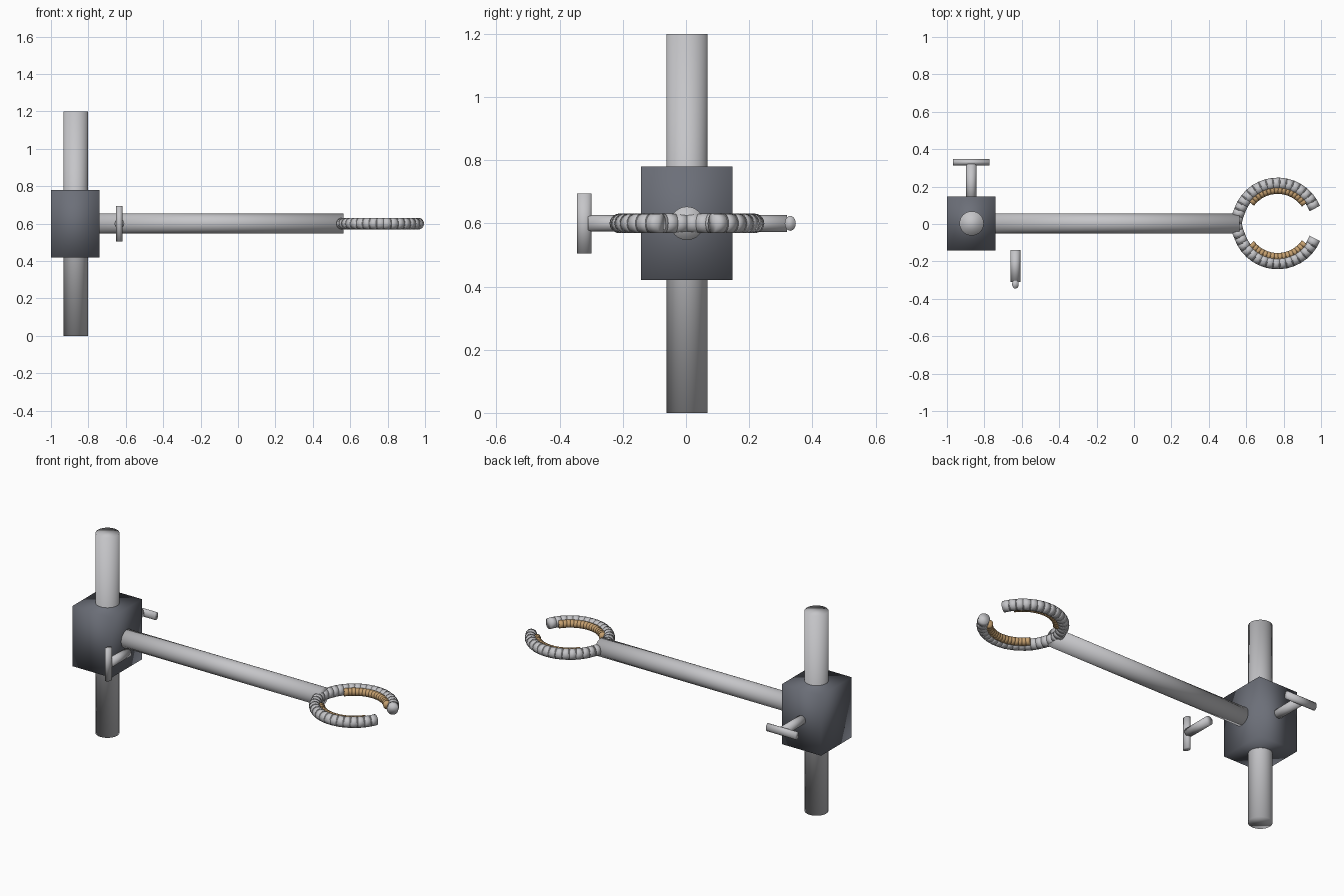
import bpy, math
from mathutils import Vector

if "Cube" in bpy.data.objects:
    bpy.data.objects.remove(bpy.data.objects["Cube"])


def material(name, rgb):
    m = bpy.data.materials.new(name)
    m.diffuse_color = (*rgb, 1)
    m.use_nodes = True
    m.node_tree.nodes["Principled BSDF"].inputs["Base Color"].default_value = m.diffuse_color
    return m


STEEL = material("light_steel", (0.56, 0.56, 0.58))
DARK = material("dark_casting", (0.15, 0.16, 0.19))
CORK = material("cork_pad", (0.56, 0.35, 0.16))
CY, CZ = 0.003, 0.6          # clamp centre line


def finish(ob, name, mat):
    ob.name = name
    ob.data.materials.append(mat)
    ob.data.polygons.foreach_set("use_smooth", [True] * len(ob.data.polygons))
    ob.data.update()
    return ob


def rod(name, a, b, r, mat, sides=32):
    """Cylinder between two points."""
    a, b = Vector(a), Vector(b)
    bpy.ops.mesh.primitive_cylinder_add(vertices=sides, radius=r, depth=(b - a).length,
                                        location=(a + b) / 2)
    ob = bpy.context.object
    ob.rotation_euler = (b - a).to_track_quat('Z', 'Y').to_euler()
    return finish(ob, name, mat)


def coil(name, points, r, overlap, mat):
    """Row of short overlapping cylinders following a path, joined together."""
    parts = []
    for a, b in zip(points, points[1:]):
        ext = (b - a) * overlap
        parts.append(rod(name, a - ext, b + ext, r, mat, 20))
    bpy.ops.object.select_all(action='DESELECT')
    for p in parts:
        p.select_set(True)
    bpy.context.view_layer.objects.active = parts[0]
    bpy.ops.object.join()
    return bpy.context.object


# upright post and boss head
rod("upright_post", (-0.868, CY, 0), (-0.868, CY, 1.2), 0.065, STEEL)
bpy.ops.mesh.primitive_cube_add(size=1, location=(-0.87, CY, CZ))
boss = bpy.context.object
boss.scale = (0.26, 0.29, 0.36)
finish(boss, "boss_head", DARK)

# horizontal arm
rod("clamp_arm", (-0.78, CY, CZ), (0.563, CY, CZ), 0.053, STEEL)

# thumb screws with flattened cross handles
rod("back_screw", (-0.87, 0.10, CZ), (-0.87, 0.32, CZ), 0.027, STEEL, 24)
bar = rod("back_screw_handle", (-0.967, 0.33, CZ), (-0.773, 0.33, CZ), 1, STEEL, 24)
for v in bar.data.vertices:
    v.co.x *= 0.0175
    v.co.y *= 0.0235
bar.rotation_euler = (math.pi / 2, 0, math.pi / 2)
rod("front_screw", (-0.634, -0.14, CZ), (-0.634, -0.31, CZ), 0.026, STEEL, 24)
bar = rod("front_screw_handle", (-0.634, -0.322, 0.505), (-0.634, -0.322, 0.695), 1, STEEL, 24)
bar.rotation_euler = (0, 0, 0)
for v in bar.data.vertices:
    v.co.x *= 0.0175
    v.co.y *= 0.0235


# ribbed jaws with inner pads, mirrored across the arm
def arc(r, start, end, n, side):
    out = []
    for i in range(n + 1):
        t = math.radians(start + (end - start) * i / n)
        out.append(Vector((0.768 + r * math.cos(t), CY + side * r * math.sin(t), CZ)))
    return out


for side, label in ((1, "back"), (-1, "front")):
    path = arc(0.214, 179, 23, 17, side)
    path[0].x -= 0.009       # jaw roots meet in a shallow V
    path[1].x -= 0.004
    coil(label + "_jaw", path, 0.031, 0.12, STEEL)
    coil(label + "_jaw_pad", arc(0.18, 142, 36, 16, side), 0.022, 0.12, CORK)
